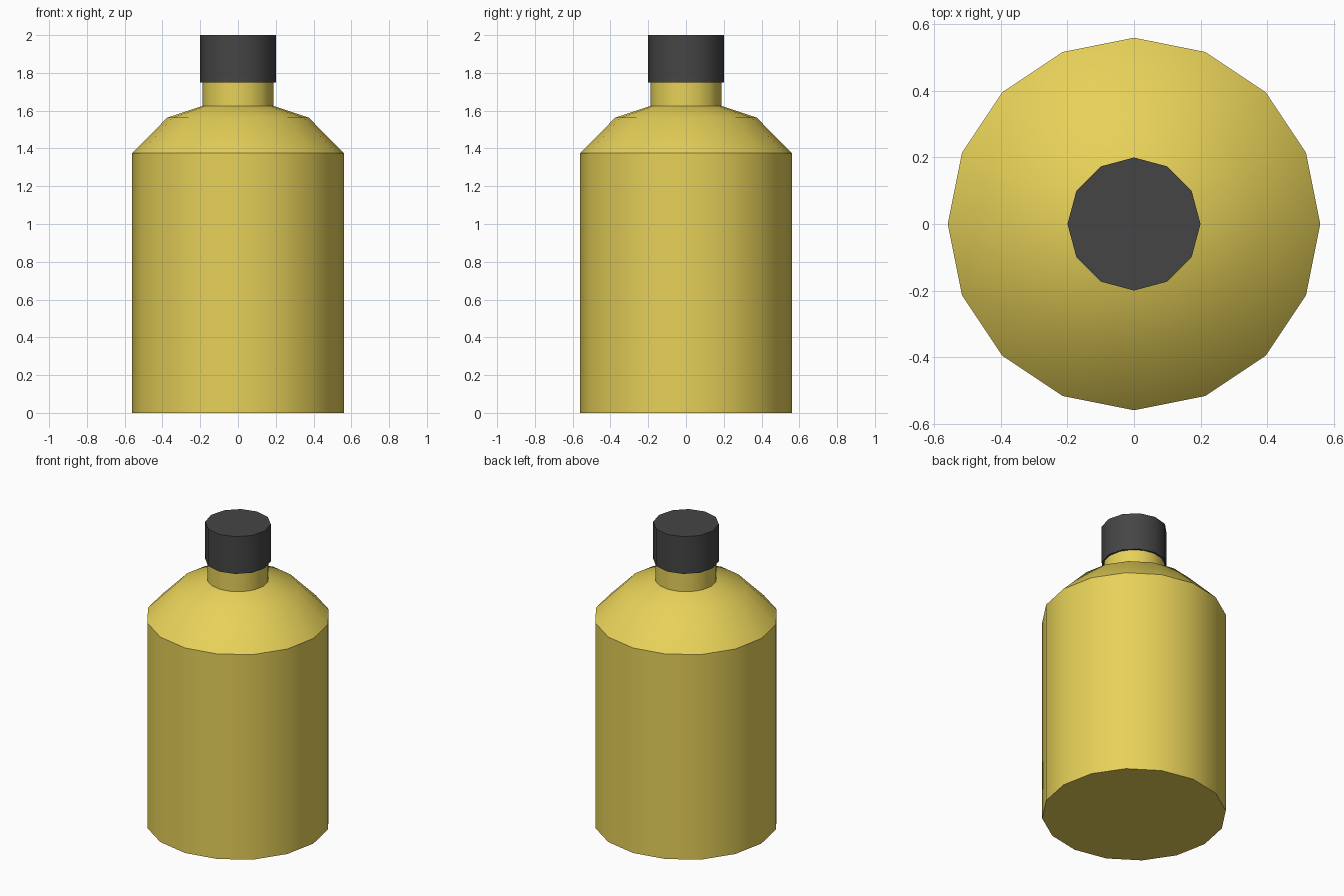
import bpy
import bmesh
from math import cos, sin, radians, tau

default = bpy.data.objects.get("Cube")
if default:
    bpy.data.objects.remove(default, do_unlink=True)


def make_material(name, colour):
    mat = bpy.data.materials.new(name)
    mat.use_nodes = True
    mat.diffuse_color = colour
    mat.node_tree.nodes["Principled BSDF"].inputs["Base Color"].default_value = colour
    return mat


def lathe(name, profile, sides, mat):
    """Turn a (radius, height) profile around z and close both ends."""
    bm = bmesh.new()
    rings = [
        [bm.verts.new((r * cos(tau * i / sides), r * sin(tau * i / sides), z))
         for i in range(sides)]
        for r, z in profile
    ]
    for low, high in zip(rings, rings[1:]):
        for i in range(sides):
            j = (i + 1) % sides
            bm.faces.new((low[i], low[j], high[j], high[i]))
    bm.faces.new(rings[0][::-1])
    bm.faces.new(rings[-1])

    mesh = bpy.data.meshes.new(name)
    bm.to_mesh(mesh)
    bm.free()
    mesh.materials.append(mat)
    obj = bpy.data.objects.new(name, mesh)
    bpy.context.collection.objects.link(obj)

    bpy.ops.object.select_all(action='DESELECT')
    obj.select_set(True)
    bpy.context.view_layer.objects.active = obj
    bpy.ops.object.shade_smooth_by_angle(angle=radians(35))
    return obj


yellow = make_material("yellow_plastic", (0.80, 0.64, 0.10, 1))
dark = make_material("dark_plastic", (0.06, 0.06, 0.06, 1))

# Straight body, two-step shoulder and short neck
body_profile = [(0.56, 0), (0.56, 1.375), (0.375, 1.5625), (0.1875, 1.625), (0.1875, 1.76)]
lathe("bottle_body", body_profile, 16, yellow)

# Screw cap, slightly wider than the neck
lathe("bottle_cap", [(0.2, 1.75), (0.2, 2)], 12, dark)
